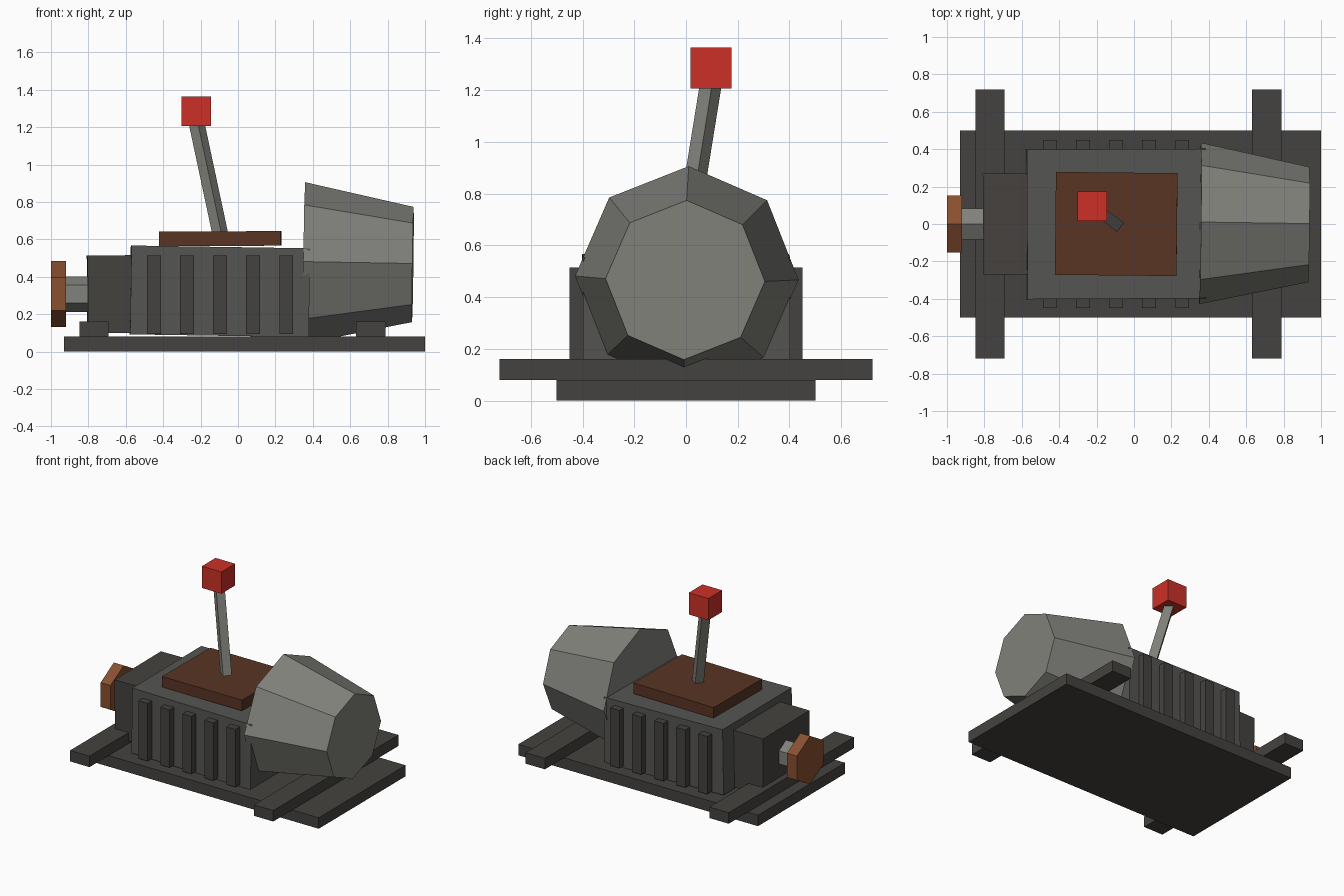
import bpy, math
from mathutils import Matrix, Vector

if "Cube" in bpy.data.objects:
    bpy.data.objects.remove(bpy.data.objects["Cube"])

R = math.radians


def mat(name, rgb):
    m = bpy.data.materials.new(name)
    m.diffuse_color = (*rgb, 1)
    m.use_nodes = True
    m.node_tree.nodes["Principled BSDF"].inputs["Base Color"].default_value = m.diffuse_color
    return m


IRON = mat("dark_iron", (0.06, 0.055, 0.05))
CASE = mat("casing_grey", (0.09, 0.09, 0.085))
STEEL = mat("light_steel", (0.22, 0.22, 0.20))
COPPER = mat("copper", (0.25, 0.08, 0.03))
BROWN = mat("brown_plate", (0.10, 0.035, 0.018))
RED = mat("red_knob", (0.60, 0.03, 0.02))


def finish(name, material):
    o = bpy.context.object
    o.name = name
    o.data.materials.append(material)
    return o


def box(name, lo, hi, material, rot=(0, 0, 0)):
    """Box given by its two opposite corners, turned about its centre."""
    lo, hi = Vector(lo), Vector(hi)
    bpy.ops.mesh.primitive_cube_add(size=1, location=(lo + hi) / 2)
    o = finish(name, material)
    o.data.transform(Matrix.Diagonal((*(hi - lo), 1)))
    o.rotation_euler = [R(a) for a in rot]
    return o


def prism_x(name, x0, x1, z, r0, r1, sides, spin, material, rot=(0, 0, 0)):
    """Low-poly drum lying along x, radius r0 at x0 and r1 at x1."""
    bpy.ops.mesh.primitive_cone_add(vertices=sides, radius1=r0, radius2=r1,
                                    depth=x1 - x0, location=((x0 + x1) / 2, 0, z))
    o = finish(name, material)
    o.data.transform(Matrix.Rotation(R(90), 4, 'Y') @ Matrix.Rotation(R(spin), 4, 'Z'))
    o.rotation_euler = [R(a) for a in rot]
    return o


# Base plate and cross beams
box("base_plate", (-0.93, -0.5, 0), (1.0, 0.5, 0.08), IRON)
for i, x in enumerate((-0.77, 0.71)):
    box(f"cross_beam_{i}", (x - 0.078, -0.72, 0.08), (x + 0.078, 0.72, 0.16), IRON)

# Main casing, gearbox and top plate, each slightly askew
box("main_casing", (-0.575, -0.4, 0.085), (0.38, 0.4, 0.56), CASE, (0, 0.9, 0.3))
box("gearbox", (-0.805, -0.27, 0.1), (-0.52, 0.27, 0.515), IRON, (0, -0.4, 0.5))
box("top_plate", (-0.42, -0.275, 0.565), (0.23, 0.275, 0.643), BROWN, (0, -0.3, -0.6))

# Cooling fins on both sides
for i in range(5):
    x = -0.45 + i * 0.177
    for side, s in (("front", -1), ("back", 1)):
        y0, y1 = sorted((s * 0.38, s * 0.45))
        box(f"{side}_fin_{i}", (x - 0.037, y0, 0.095), (x + 0.037, y1, 0.515), IRON)

# Tapered eight-sided drum
prism_x("drum", 0.353, 0.935, 0.47, 0.432, 0.308, 8, 0, STEEL, (-1, 0.8, -0.6))

# Drive shaft and hexagonal hand wheel
prism_x("drive_shaft", -0.93, -0.78, 0.308, 0.095, 0.095, 6, 30, STEEL)
prism_x("hand_wheel", -1.0, -0.92, 0.308, 0.176, 0.176, 6, 30, COPPER)

# Leaning lever with cube knob
foot, tip = Vector((-0.095, 0.0, 0.63)), Vector((-0.223, 0.097, 1.23))
d = tip - foot
lever = box("lever", (-0.03, -0.03, -d.length / 2), (0.03, 0.03, d.length / 2), STEEL)
lever.location = (foot + tip) / 2
lever.rotation_euler = (0, math.atan2(math.hypot(d.x, d.y), d.z), math.atan2(d.y, d.x))
box("knob", (-0.303, 0.017, 1.207), (-0.145, 0.175, 1.365), RED)
